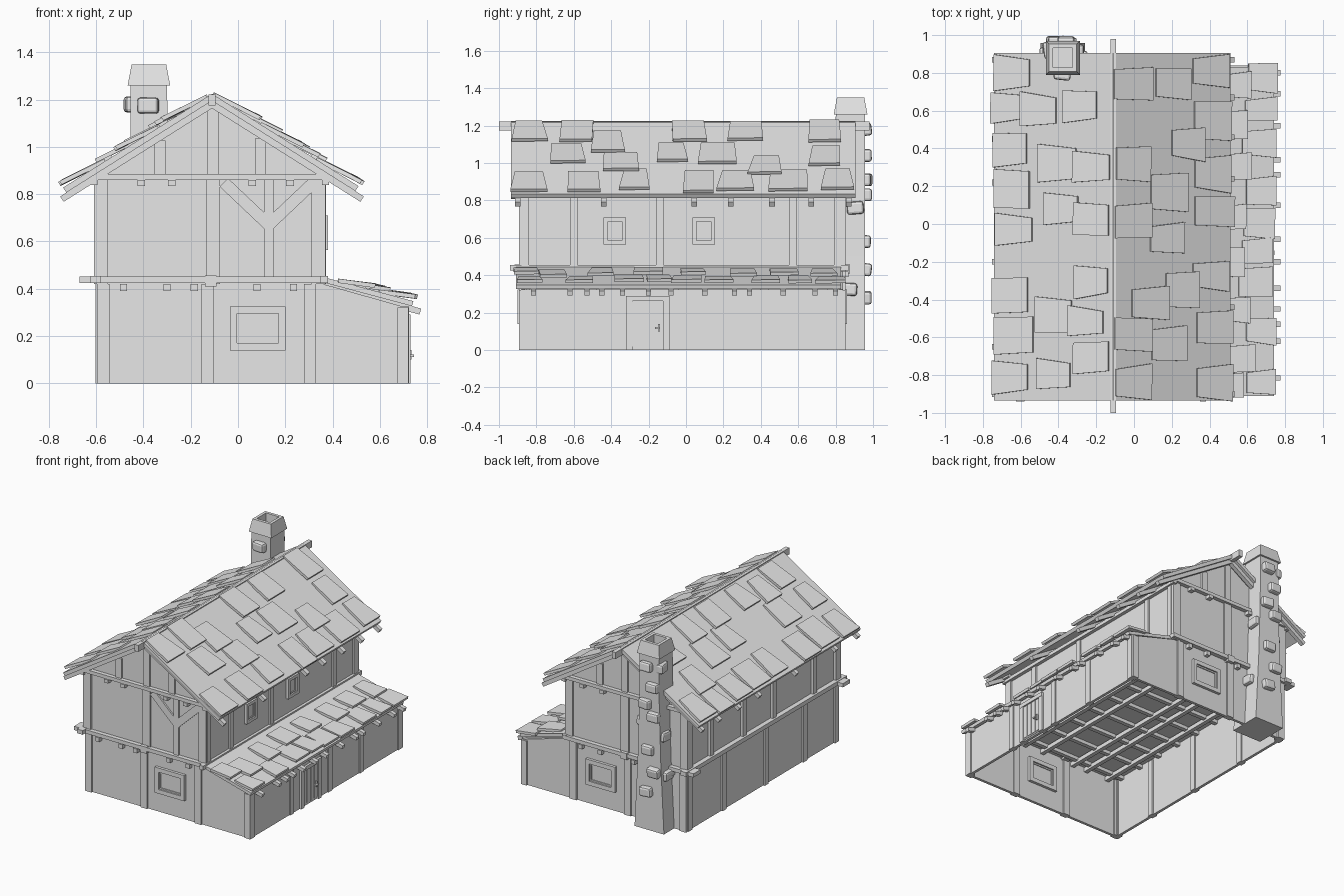
import bpy, bmesh, math, random
from math import atan, pi
from mathutils import Matrix, Vector

random.seed(7)
cube = bpy.data.objects.get("Cube")
if cube:
    bpy.data.objects.remove(cube, do_unlink=True)

grey = bpy.data.materials.new("plain_grey")
grey.use_nodes = True
grey.diffuse_color = (0.8, 0.8, 0.8, 1)
grey.node_tree.nodes["Principled BSDF"].inputs["Base Color"].default_value = (0.8, 0.8, 0.8, 1)

ID = Matrix.Identity(4)
FRONT, BACK, LEFT, RIGHT = -0.88, 0.84, -0.59, 0.36   # main walls
EAST, RIDGE, APEX, FLOOR = 0.715, -0.11, 1.225, 0.42   # lean-to wall, roof ridge, floor level
PITCH, LOW_PITCH = atan(0.63), atan(0.267)


def loft(bm, base, top, m=ID):
    """Closed solid between two matching outlines."""
    a = [bm.verts.new(m @ Vector(p)) for p in base]
    b = [bm.verts.new(m @ Vector(p)) for p in top]
    n = len(a)
    faces = [bm.faces.new(a[::-1]), bm.faces.new(b)]
    for i in range(n):
        faces.append(bm.faces.new((a[i], a[(i + 1) % n], b[(i + 1) % n], b[i])))
    return faces


def rect(x0, x1, y0, y1, z):
    return [(x0, y0, z), (x1, y0, z), (x1, y1, z), (x0, y1, z)]


def box(bm, x0, x1, y0, y1, z0, z1, m=ID):
    return loft(bm, rect(x0, x1, y0, y1, z0), rect(x0, x1, y0, y1, z1), m)


def slab_y(bm, pts, y0, y1):
    """Outline in x and z, carried along y."""
    return loft(bm, [(x, y0, z) for x, z in pts], [(x, y1, z) for x, z in pts])


def bar(bm, p, q, w, y0, y1):
    """Slanted timber on a front or back wall."""
    p, q = Vector(p), Vector(q)
    d = (q - p).normalized() * w / 2
    n = Vector((-d.y, d.x))
    slab_y(bm, [p + n, p - n, q - n, q + n], y0, y1)


def finish(name, bm):
    bmesh.ops.recalc_face_normals(bm, faces=bm.faces)
    mesh = bpy.data.meshes.new(name)
    bm.to_mesh(mesh)
    bm.free()
    mesh.materials.append(grey)
    ob = bpy.data.objects.new(name, mesh)
    bpy.context.collection.objects.link(ob)
    return ob


# Plaster walls: thin shells, open underneath
T = 0.02
bm = bmesh.new()
lower = [(LEFT, 0), (EAST, 0), (EAST, 0.32), (RIGHT, FLOOR), (LEFT, FLOOR)]
upper = [(LEFT, FLOOR), (RIGHT, FLOOR), (RIGHT, 0.875), (RIDGE, 1.18), (LEFT, 0.875)]
for y in (FRONT, BACK - T):
    slab_y(bm, lower, y, y + T)
    slab_y(bm, upper, y, y + T)
box(bm, LEFT, LEFT + T, FRONT + T, BACK - T, 0, 0.87)
box(bm, RIGHT - T, RIGHT, FRONT + T, BACK - T, FLOOR, 0.87)
box(bm, EAST - T, EAST, FRONT + T, BACK - T, 0, 0.325)
finish("walls", bm)

# Floor boards and joists of the upper storey
bm = bmesh.new()
box(bm, LEFT, RIGHT, FRONT, BACK, FLOOR + 0.01, FLOOR + 0.025)
for x in (-0.485, -0.3, -0.185, 0.08, 0.235):
    box(bm, x - 0.015, x + 0.015, FRONT - 0.03, BACK + 0.03, 0.39, FLOOR)
for i in range(9):
    y = -0.8 + i * 0.195
    box(bm, LEFT + T, RIGHT, y - 0.015, y + 0.015, 0.405, 0.43)
finish("upper_floor", bm)

# Timber frame on the gable ends
bm = bmesh.new()
P = 0.012
for y0, y1 in ((FRONT - P, FRONT + 0.03), (BACK - 0.03, BACK + P)):
    for x in (-0.57, -0.128, 0.305):
        box(bm, x - 0.026, x + 0.026, y0, y1, 0, FLOOR)
    for x in (-0.58, -0.106, 0.34):
        box(bm, x - 0.03, x + 0.03, y0, y1, FLOOR, 0.87)
    box(bm, EAST - 0.04, EAST + 0.006, y0, y1, 0, 0.32)
    for x in (-0.33, -0.106, 0.095):
        box(bm, x - 0.024, x + 0.024, y0, y1, 0.87, 1.165 - 0.63 * abs(x - RIDGE))
    mid, out = (y0 + y1) / 2, math.copysign(0.03, y0)
    box(bm, -0.67, 0.38, mid - 0.04, mid + 0.04, 0.425, 0.452)
    box(bm, -0.635, 0.4, mid - 0.038, mid + 0.038, 0.86, 0.885)
    box(bm, -0.14, -0.09, mid - 0.045, mid + 0.045, 0.41, 0.457)
    for x in (-0.41, -0.28, 0.06, 0.22):
        box(bm, x - 0.016, x + 0.016, mid - 0.045, mid + 0.045, 0.835, 0.86)
# Forked brace on the front
box(bm, 0.11, 0.15, FRONT - P, FRONT, 0.45, 0.86)
for s in (-1, 1):
    bar(bm, (0.13, 0.67), (0.13 + s * 0.19, 0.85), 0.05, FRONT - P, FRONT)
finish("gable_timbers", bm)

# Timber frame on the long sides
bm = bmesh.new()
for y in (-0.86, -0.5, -0.06, 0.42, 0.81):
    box(bm, LEFT - P, LEFT + 0.03, y - 0.022, y + 0.022, 0, FLOOR)
for y in (-0.86, -0.6, -0.14, 0.2, 0.57, 0.81):
    box(bm, LEFT - 0.02, LEFT + 0.01, y - 0.02, y + 0.02, FLOOR, 0.87)
    if y != 0.2:
        box(bm, RIGHT - 0.01, RIGHT + P, y - 0.02, y + 0.02, FLOOR, 0.87)
for y in (-0.86, -0.415, 0.02, 0.38, 0.815):
    box(bm, EAST - 0.03, EAST + 0.008, y - 0.022, y + 0.022, 0, 0.325)
box(bm, LEFT - 0.035, LEFT + 0.01, -0.94, 0.89, 0.425, 0.455)
box(bm, RIGHT - 0.01, RIGHT + 0.02, -0.94, 0.87, 0.425, 0.455)
for x in (LEFT - 0.02, RIGHT + 0.01):
    box(bm, x - 0.015, x + 0.015, -0.91, 0.87, 0.84, 0.865)
finish("side_timbers", bm)


# Windows: a frame through the wall, an inner frame and a pane
def window(bm, m, w, h, f):
    for a, b, s in ((w / 2, h / 2, 0.02), (w / 2 - f, h / 2 - f, 0.01)):
        g = f if s == 0.02 else f / 3
        d = T + s
        for k in (-1, 1):
            x, z = k * (a - g / 2), k * (b - g / 2)
            box(bm, x - g / 2, x + g / 2, -s, d, -b, b, m)
            box(bm, -a + g, a - g, -s, d, z - g / 2, z + g / 2, m)
    box(bm, f - w / 2, w / 2 - f, -0.004, T + 0.004, f - h / 2, h / 2 - f, m)


bm = bmesh.new()
window(bm, Matrix.Translation((0.083, FRONT, 0.232)), 0.235, 0.185, 0.03)
window(bm, Matrix.Translation((0.083, BACK, 0.232)) @ Matrix.Rotation(pi, 4, "Z"), 0.235, 0.185, 0.03)
for y in (-0.38, 0.095):
    window(bm, Matrix.Translation((RIGHT, y, 0.637)) @ Matrix.Rotation(pi / 2, 4, "Z"), 0.12, 0.145, 0.022)
finish("windows", bm)

# Plank door with frame, rails and handle
bm = bmesh.new()
for i in range(4):
    y = -0.285 + i * 0.041
    box(bm, EAST - 0.03, EAST + 0.008, y, y + 0.035, 0.02, 0.26)
for z in (0.01, 0.035, 0.225):
    box(bm, EAST - 0.03, EAST + 0.004, -0.285, -0.125, z, z + 0.015)
box(bm, EAST + 0.008, EAST + 0.02, -0.15, -0.138, 0.1, 0.14)
box(bm, EAST + 0.012, EAST + 0.03, -0.165, -0.14, 0.112, 0.122)
for y in (-0.32, -0.122):
    box(bm, EAST - 0.035, EAST + 0.014, y, y + 0.034, 0, 0.29)
box(bm, EAST - 0.035, EAST + 0.016, -0.32, -0.088, 0.262, 0.29)
finish("door", bm)

# Roof planes: local x runs down the slope, local z points out
EAST_SLOPE = Matrix.Translation((RIDGE, 0, APEX)) @ Matrix.Rotation(PITCH, 4, "Y")
WEST_SLOPE = Matrix.Translation((RIDGE, 0, APEX)) @ Matrix.Rotation(pi, 4, "Z") @ Matrix.Rotation(PITCH, 4, "Y")
LOW_SLOPE = Matrix.Translation((RIGHT + 0.01, 0, 0.447)) @ Matrix.Rotation(LOW_PITCH, 4, "Y")

bm = bmesh.new()
for m, s, end in ((EAST_SLOPE, 1, 0.62), (WEST_SLOPE, -1, 0.63)):
    y0, y1 = sorted((-0.935 * s, 0.905 * s))
    box(bm, 0, end / math.cos(PITCH), y0, y1, -0.025, 0, m)
box(bm, 0, 0.385, -0.91, 0.83, -0.022, 0, LOW_SLOPE)
finish("roof_boards", bm)

bm = bmesh.new()
for m, s, ys in ((EAST_SLOPE, 1, (-0.9, -0.44, 0.045, 0.24, 0.46, 0.67, 0.87)),
                 (WEST_SLOPE, -1, (-0.9, -0.65, -0.2, 0.22, 0.45, 0.675, 0.87))):
    for y in ys:
        box(bm, 0.02, 0.775, s * y - 0.015, s * y + 0.015, -0.052, -0.025, m)
for y in (-0.815, -0.62, -0.53, -0.45, -0.34, -0.2, -0.08, 0.1, 0.26, 0.34, 0.52, 0.69, 0.8):
    box(bm, 0, 0.425, y - 0.014, y + 0.014, -0.048, -0.022, LOW_SLOPE)
finish("rafters", bm)

bm = bmesh.new()
box(bm, RIDGE - 0.015, RIDGE + 0.015, -1, 0.98, 1.175, 1.222)
finish("ridge_beam", bm)


# Shingles: tapered slabs, raised at the lower end; spots are x and y from above
def shingles(name, m, spots, size):
    bm = bmesh.new()
    inv = m.inverted()
    for x, y in spots:
        c = inv @ Vector((x, y, 0))
        cx = abs(x - m.translation.x) / m.col[0].xyz.length / abs(m.col[0].x)
        l = size * random.uniform(0.46, 0.56)
        w = size * random.uniform(0.38, 0.5)
        n = w * random.uniform(0.72, 0.98)
        k = random.uniform(-0.012, 0.012)
        outline = [(cx - l, c.y - n), (cx + l, c.y - w + k), (cx + l, c.y + w + k), (cx - l, c.y + n)]
        lift = [0.004, 0.024, 0.026, 0.004]
        loft(bm, [(a, b, h - 0.012) for (a, b), h in zip(outline, lift)],
             [(a, b, h + 0.006) for (a, b), h in zip(outline, lift)], m)
    finish(name, bm)


shingles("east_shingles", EAST_SLOPE, (
    (0.2, 0.75), (0.4, 0.81), (0.28, 0.43), (0.41, 0.27), (0.18, 0.17), (0.42, 0.07), (0.17, -0.08),
    (-0.01, 0.32), (0.4, -0.27), (0.08, -0.42), (0.42, -0.55), (0.18, -0.64), (-0.01, -0.58),
    (0.42, -0.84), (0.25, -0.35), (-0.01, 0.74), (-0.01, 0.01), (-0.01, -0.84), (0.41, 0.55)), 0.21)
shingles("west_shingles", WEST_SLOPE, (
    (-0.64, 0.8), (-0.66, 0.62), (-0.28, 0.63), (-0.65, 0.4), (-0.4, 0.32), (-0.64, 0.18), (-0.38, 0.08),
    (-0.63, -0.03), (-0.65, -0.375), (-0.42, -0.49), (-0.63, -0.585), (-0.65, -0.81), (-0.42, -0.8),
    (-0.25, -0.52), (-0.22, -0.3), (-0.22, 0.3), (-0.22, -0.7), (-0.5, 0.6), (-0.22, 0.02)), 0.21)
shingles("lean_to_shingles", LOW_SLOPE, (
    (0.68, 0.78), (0.67, 0.6), (0.66, 0.43), (0.67, 0.17), (0.65, -0.15), (0.64, -0.31), (0.67, -0.56),
    (0.67, -0.84), (0.55, -0.72), (0.52, -0.45), (0.51, 0.03), (0.53, 0.3), (0.52, 0.52), (0.53, 0.73),
    (0.5, -0.2), (0.66, 0.01), (0.5, -0.86)), 0.165)

# Chimney: tapered shaft and a hollow cap
CX = -0.377
bm = bmesh.new()
rings = [rect(CX - r, CX + r, 0.955 - 2 * r, 0.957, z)
         for r, z in ((0.117, 0), (0.092, 0.5), (0.08, 0.9), (0.077, 1.27))]
for a, b in zip(rings, rings[1:]):
    loft(bm, a, b)
finish("chimney_shaft", bm)

bm = bmesh.new()
cap = loft(bm, rect(CX - 0.09, CX + 0.09, 0.79, 0.97, 1.26), rect(CX - 0.073, CX + 0.073, 0.807, 0.953, 1.35))
bmesh.ops.recalc_face_normals(bm, faces=bm.faces)
bmesh.ops.inset_region(bm, faces=[cap[1]], thickness=0.03)
bmesh.ops.inset_region(bm, faces=[cap[1]], thickness=0.001, depth=-0.06)
finish("chimney_cap", bm)

# Stones standing out of the chimney: x, y, z
bm = bmesh.new()
for x, y, z in ((-0.38, 0.79, 1.175), (-0.455, 0.92, 1.18), (-0.36, 0.965, 1.18), (-0.41, 0.965, 1.04),
                (-0.35, 0.965, 0.91), (-0.42, 0.965, 0.83), (-0.29, 0.905, 0.76), (-0.37, 0.96, 0.58),
                (-0.46, 0.9, 0.68), (-0.42, 0.965, 0.43), (-0.27, 0.87, 0.325), (-0.36, 0.965, 0.28),
                (-0.475, 0.89, 0.4)):
    front = 0.95 < y or y < 0.8
    sx, sy = (0.045, 0.028) if front else (0.025, 0.045)
    m = Matrix.Translation((x, y, z)) @ Matrix.Rotation(random.uniform(-0.15, 0.15), 4, "XYZ"[random.randrange(3)])
    box(bm, -sx, sx, -sy, sy, -0.034, 0.034, m)
stones = finish("chimney_stones", bm)
bevel = stones.modifiers.new("soft_edges", "BEVEL")
bevel.width = 0.014
bevel.segments = 2
